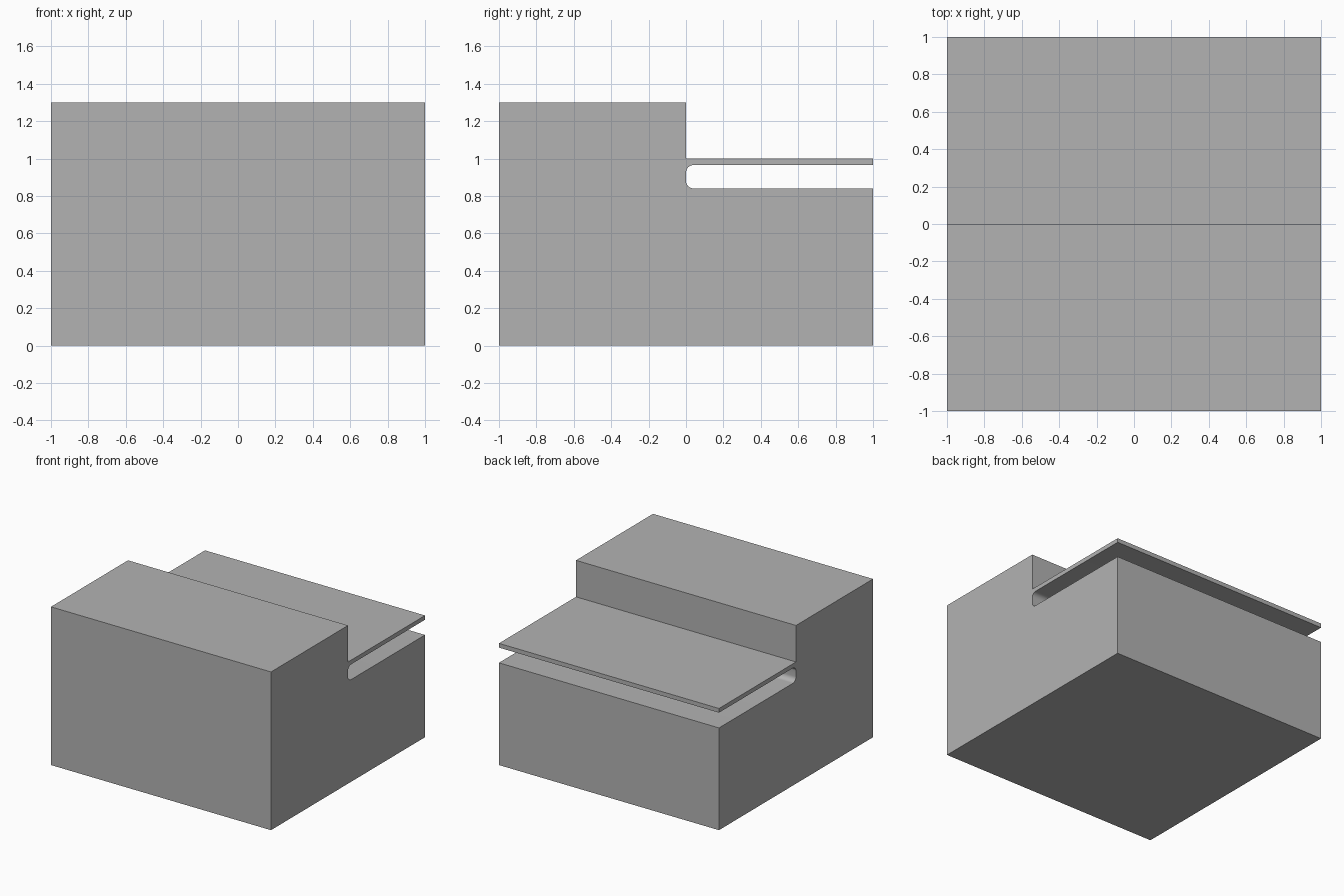
import bpy, bmesh, math

cube = bpy.data.objects.get("Cube")
if cube:
    bpy.data.objects.remove(cube, do_unlink=True)

# Plain grey material
grey = bpy.data.materials.new("plain_grey")
grey.use_nodes = True
colour = (0.45, 0.45, 0.45, 1)
grey.diffuse_color = colour
grey.node_tree.nodes["Principled BSDF"].inputs["Base Color"].default_value = colour


def arc(cy, cz, radius, start, end, steps=8):
    """Points of a fillet in the y-z plane, angles in degrees."""
    angles = [math.radians(start + (end - start) * i / steps) for i in range(steps + 1)]
    return [(cy + radius * math.cos(a), cz + radius * math.sin(a)) for a in angles]


# Side profile: block, undercut slot with rounded inner corners, thin shelf, raised step
slot_low, slot_high, fillet = 0.84, 0.965, 0.04
profile = [(-1, 0), (1, 0), (1, slot_low)]
profile += arc(fillet, slot_low + fillet, fillet, 270, 180)
profile += arc(fillet, slot_high - fillet, fillet, 180, 90)
profile += [(1, slot_high), (1, 1), (0, 1), (0, 1.3), (-1, 1.3)]

# Extrude the profile across the full width
bm = bmesh.new()
side = bm.faces.new([bm.verts.new((-1, y, z)) for y, z in profile])
result = bmesh.ops.extrude_face_region(bm, geom=[side])
moved = [v for v in result["geom"] if isinstance(v, bmesh.types.BMVert)]
bmesh.ops.translate(bm, verts=moved, vec=(2, 0, 0))
bmesh.ops.recalc_face_normals(bm, faces=bm.faces)
mesh = bpy.data.meshes.new("slotted_step_block")
bm.to_mesh(mesh)
bm.free()
mesh.materials.append(grey)

block = bpy.data.objects.new("slotted_step_block", mesh)
bpy.context.collection.objects.link(block)

# Smooth fillets, sharp corners
bpy.context.view_layer.objects.active = block
block.select_set(True)
bpy.ops.object.shade_smooth_by_angle(angle=math.radians(30))
